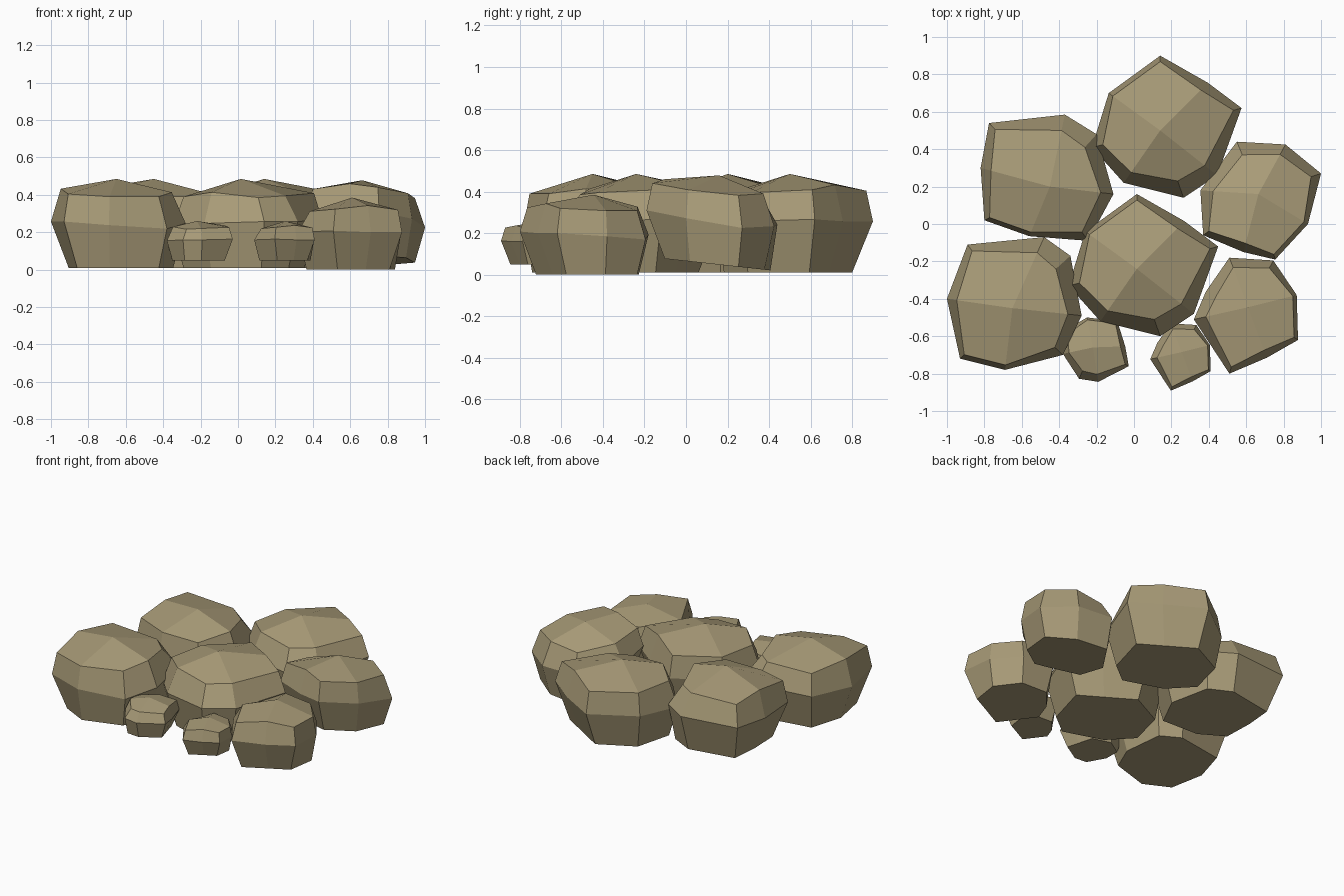
import bpy, bmesh, math

if "Cube" in bpy.data.objects:
    bpy.data.objects.remove(bpy.data.objects["Cube"])

mat = bpy.data.materials.new("stone")
mat.diffuse_color = (0.39, 0.325, 0.185, 1)
mat.use_nodes = True
mat.node_tree.nodes["Principled BSDF"].inputs["Base Color"].default_value = mat.diffuse_color

# Widest outline of each boulder shape, relative to its peak (even = corners)
LONG = [(.435, .12), (.255, .255), (0, .40), (-.275, .20),
        (-.365, -.09), (-.195, -.28), (.125, -.36), (.305, -.24)]
BLOCKY = [(-.325, .34), (-.37, .10), (-.35, -.18), (-.11, -.265),
          (.205, -.29), (.34, -.04), (.25, .28), (.08, .385)]
SQUARE = [(-.24, .34), (-.35, .05), (-.28, -.27), (-.04, -.33),
          (.27, -.25), (.37, -.04), (.31, .28), (.17, .38)]
TILTED = [(-.295, -.22), (-.08, -.31), (.09, -.35), (.265, -.16),
          (.335, .11), (.145, .265), (-.115, .28), (-.31, .02)]
SMALLER = [(-.10, -.355), (.10, -.27), (.267, -.175), (.26, .065),
           (.135, .25), (-.10, .265), (-.225, .085), (-.29, -.065)]

# Shoulder ring: inset and height fraction; waist height; foot inset
SHOULDER_R = [.90, .85, .92, .92, .84, .80, .75, .78]
SHOULDER_Z = [.84, .89, .83, .80, .80, .85, .79, .81]
WAIST_Z = [.54, .52, .52, .48, .44, .50, .52, .52]
FOOT_R = [.78, .73, .75, .88, .84, .82, .88, .84]


def boulder(name, outline, peak, base=.01, height=.475, scale=1, turn=0, slope=0):
    c, s = math.cos(math.radians(turn)) * scale, math.sin(math.radians(turn)) * scale
    pts = [(x * c - y * s, x * s + y * c) for x, y in outline]
    bm = bmesh.new()

    def vert(x, y, z):
        return bm.verts.new((peak[0] + x, peak[1] + y, base + z * height + slope * y))

    bottom = [vert(x * r, y * r, 0) for (x, y), r in zip(pts, FOOT_R)]
    waist = [vert(x, y, z) for (x, y), z in zip(pts, WAIST_Z)]
    top = [vert(x * r, y * r, z) for (x, y), r, z in zip(pts, SHOULDER_R, SHOULDER_Z)]
    tip = vert(0, 0, 1)
    bm.faces.new(bottom[::-1])
    for lo, hi in ((bottom, waist), (waist, top)):
        for i in range(8):
            j = (i + 1) % 8
            bm.faces.new((lo[i], lo[j], hi[j], hi[i]))
    for i in range(0, 8, 2):
        bm.faces.new((tip, top[i - 1], top[i], top[i + 1]))
    bmesh.ops.recalc_face_normals(bm, faces=bm.faces)
    me = bpy.data.meshes.new(name)
    bm.to_mesh(me)
    bm.free()
    me.materials.append(mat)
    bpy.context.collection.objects.link(bpy.data.objects.new(name, me))


# Large boulders
boulder("boulder_back", LONG, (.14, .50))
boulder("boulder_centre", LONG, (.015, -.24))
boulder("boulder_left_back", BLOCKY, (-.45, .20))
boulder("boulder_left_front", SQUARE, (-.65, -.45))
boulder("boulder_right_back", TILTED, (.665, .16), base=.048, height=.43, slope=-.11)
boulder("boulder_right_front", SMALLER, (.61, -.445), base=0, height=.385)
# Small stones in front
boulder("stone_left", LONG, (-.22, -.66), base=.05, height=.21, scale=.48, turn=-43)
boulder("stone_right", SMALLER, (.255, -.685), base=.05, height=.21, scale=.58)
